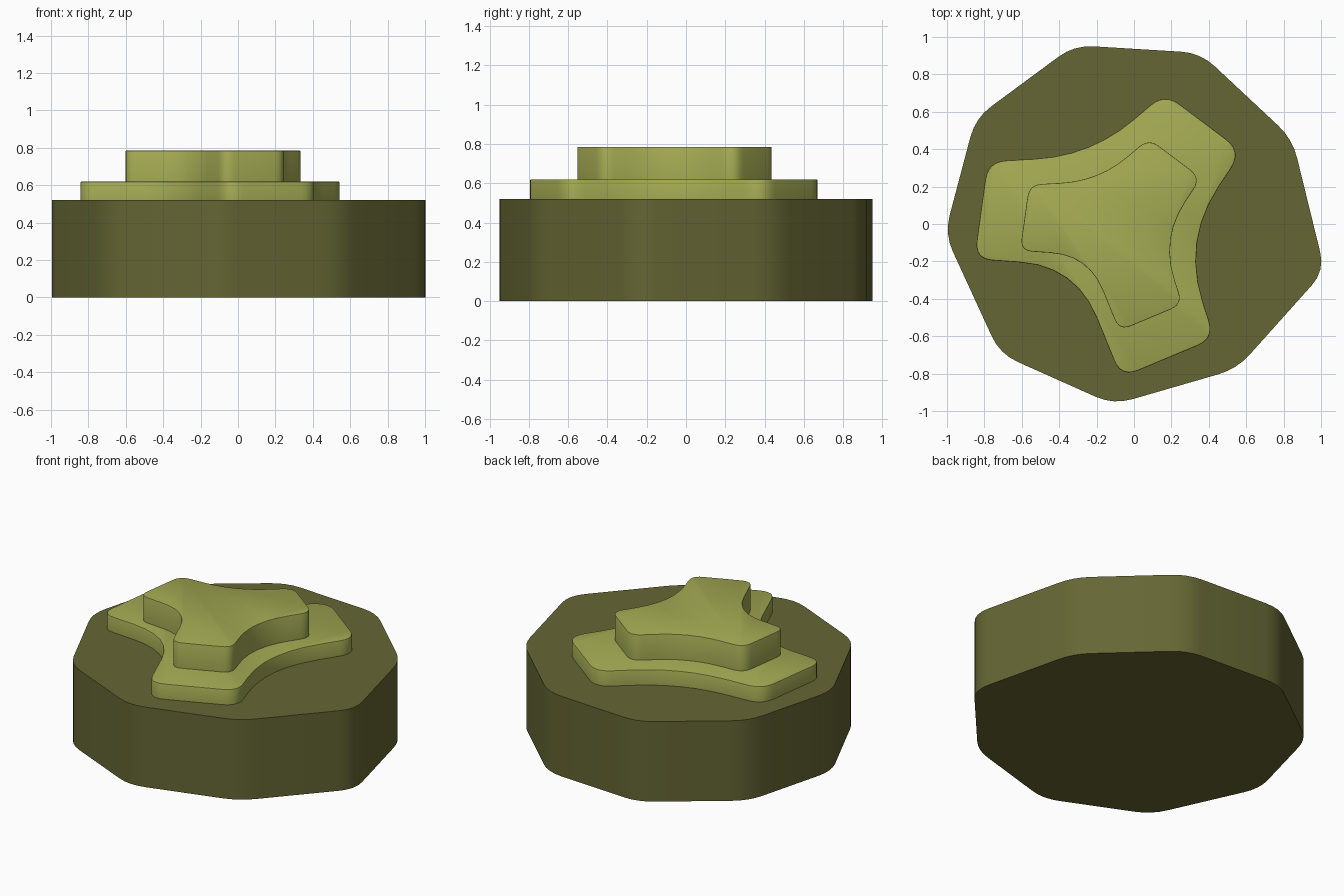
import bpy, bmesh, math
from mathutils import Vector

if "Cube" in bpy.data.objects:
    bpy.data.objects.remove(bpy.data.objects["Cube"])


def material(name, rgb):
    m = bpy.data.materials.new(name)
    m.diffuse_color = (*rgb, 1.0)
    m.use_nodes = True
    m.node_tree.nodes["Principled BSDF"].inputs["Base Color"].default_value = m.diffuse_color
    return m


def rounded(corners, steps):
    """Closed outline whose corners (x, y, cut) are rounded by quadratic curves."""
    pts = []
    n = len(corners)
    for i, (x, y, cut) in enumerate(corners):
        c = Vector((x, y))
        before = Vector(corners[i - 1][:2])
        after = Vector(corners[(i + 1) % n][:2])
        a = c + (before - c).normalized() * cut
        b = c + (after - c).normalized() * cut
        for k in range(steps + 1):
            t = k / steps
            pts.append(a * (1 - t) ** 2 + c * 2 * t * (1 - t) + b * t ** 2)
    return pts


def slab(name, outline, z0, z1, mat, soft):
    """Extrude an outline from z0 to z1 and soften its rim."""
    bm = bmesh.new()
    floor = bm.faces.new([bm.verts.new((p.x, p.y, z0)) for p in outline])
    top = bmesh.ops.extrude_face_region(bm, geom=[floor], use_keep_orig=True)
    for v in top["geom"]:
        if isinstance(v, bmesh.types.BMVert):
            v.co.z = z1
    bmesh.ops.recalc_face_normals(bm, faces=bm.faces)
    if soft:
        rim = [e for e in bm.edges if all(v.co.z > z1 - 1e-4 for v in e.verts)]
        bmesh.ops.bevel(bm, geom=rim, offset=soft, segments=2, profile=0.5,
                        affect='EDGES')
    me = bpy.data.meshes.new(name)
    bm.to_mesh(me)
    bm.free()
    me.materials.append(mat)
    ob = bpy.data.objects.new(name, me)
    bpy.context.collection.objects.link(ob)
    bpy.ops.object.select_all(action='DESELECT')
    ob.select_set(True)
    bpy.context.view_layer.objects.active = ob
    bpy.ops.object.shade_smooth_by_angle(angle=math.radians(35))
    return ob


dark = material("dark olive", (0.130, 0.133, 0.034))
light = material("light olive", (0.370, 0.402, 0.086))

# Nine-cornered ground block
block_corners = [(0.847, 0.455), (0.355, 0.915), (-0.32, 0.956), (-0.848, 0.566),
                 (-1.012, -0.053), (-0.717, -0.695), (-0.11, -0.966),
                 (0.55, -0.775), (1.02, -0.25)]
block = rounded([(x, y, 0.105) for x, y in block_corners], 4)
slab("ground_block", block, 0.0, 0.52, dark, 0.0)

# Three-armed plateau: six tight corners and three wide hollows
plateau_corners = [(0.164, 0.70, 0.10), (-0.228, 0.366, 0.30), (-0.782, 0.334, 0.10),
                   (-0.854, -0.188, 0.10), (-0.312, -0.2255, 0.30), (-0.069, -0.821, 0.10),
                   (0.431, -0.612, 0.10), (0.262, -0.087, 0.35), (0.579, 0.388, 0.11)]
plateau = rounded(plateau_corners, 6)
slab("lower_plateau", plateau, 0.52, 0.62, light, 0.006)

# Smaller copy of the same outline on top
upper = [p * 0.676 + Vector((-0.032, -0.016)) for p in plateau]
slab("upper_plateau", upper, 0.62, 0.785, light, 0.004)
